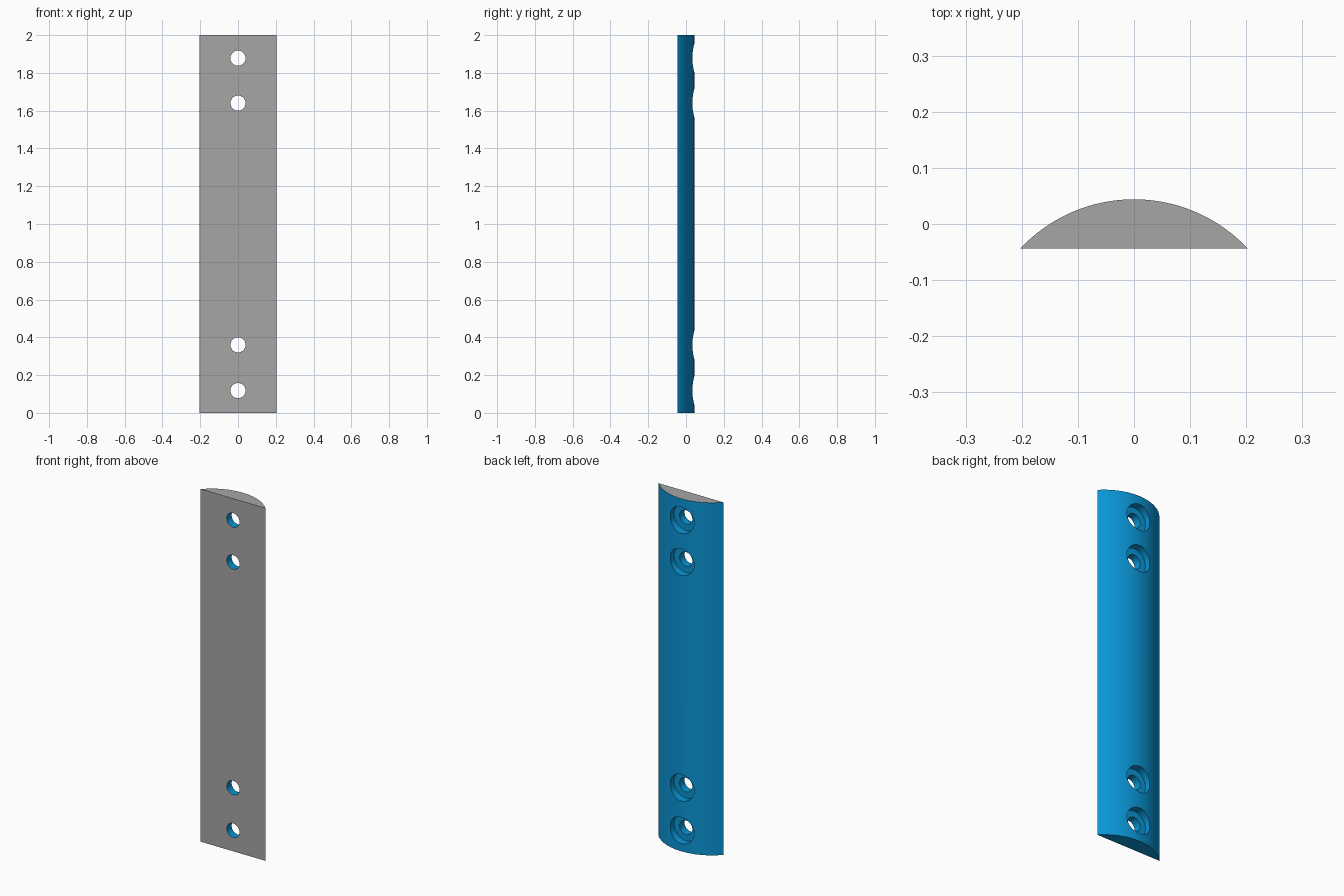
import bpy, bmesh, math

if "Cube" in bpy.data.objects:
    bpy.data.objects.remove(bpy.data.objects["Cube"])

HALF_W, SAG, HEIGHT = 0.203, 0.088, 2.0
Y0 = -SAG / 2                                   # flat front face
R = (HALF_W ** 2 + SAG ** 2) / (2 * SAG)        # radius of the curved back
CY = Y0 + SAG - R
HALF_ANGLE = math.asin(HALF_W / R)


def material(name, rgb):
    m = bpy.data.materials.new(name)
    m.diffuse_color = (*rgb, 1)
    m.use_nodes = True
    m.node_tree.nodes["Principled BSDF"].inputs["Base Color"].default_value = m.diffuse_color
    return m


def add_object(name, bm):
    bmesh.ops.recalc_face_normals(bm, faces=bm.faces)
    mesh = bpy.data.meshes.new(name)
    bm.to_mesh(mesh)
    bm.free()
    ob = bpy.data.objects.new(name, mesh)
    bpy.context.collection.objects.link(ob)
    return ob


# Bar: circular-segment section extruded upward
bm = bmesh.new()
N = 48
angles = [HALF_ANGLE * (2 * i / N - 1) for i in range(N + 1)]
section = bm.faces.new([bm.verts.new((R * math.sin(a), CY + R * math.cos(a), 0)) for a in angles])
top = bmesh.ops.extrude_face_region(bm, geom=[section])["geom"]
bmesh.ops.translate(bm, vec=(0, 0, HEIGHT), verts=[v for v in top if isinstance(v, bmesh.types.BMVert)])
bar = add_object("mounting_bar", bm)

# Cutter: stepped screw holes, a narrow bore with a wide recess at the back
bm = bmesh.new()
STEP = 0.0
PROFILE = [(0.04, -0.1), (0.04, STEP), (0.075, STEP), (0.075, 0.1)]
SIDES = 48
for z in (0.118, 0.36, 1.64, 1.878):
    rings = [[bm.verts.new((r * math.cos(math.tau * i / SIDES), y, z + r * math.sin(math.tau * i / SIDES)))
              for i in range(SIDES)] for r, y in PROFILE]
    for a, b in zip(rings, rings[1:]):
        for i in range(SIDES):
            j = (i + 1) % SIDES
            bm.faces.new((a[i], a[j], b[j], b[i]))
    bm.faces.new(rings[0])
    bm.faces.new(rings[-1])
cutter = add_object("screw_hole_cutter", bm)
cutter.hide_render = True

mod = bar.modifiers.new("screw_holes", "BOOLEAN")
mod.operation, mod.solver, mod.object = "DIFFERENCE", "EXACT", cutter
bpy.context.view_layer.objects.active = bar
bar.select_set(True)
bpy.ops.object.modifier_apply(modifier=mod.name)
bpy.data.objects.remove(cutter)

# Colours: grey front and top, blue everywhere else
bar.data.materials.clear()
bar.data.materials.append(material("blue", (0.003, 0.30, 0.67)))
bar.data.materials.append(material("grey", (0.38, 0.38, 0.38)))
for f in bar.data.polygons:
    front = f.normal.y < -0.9 and f.center.y < Y0 + 0.001
    f.material_index = 1 if front or f.normal.z > 0.9 and f.center.z > HEIGHT - 0.001 else 0

cutter = None
bpy.ops.object.shade_smooth_by_angle(angle=math.radians(30))
